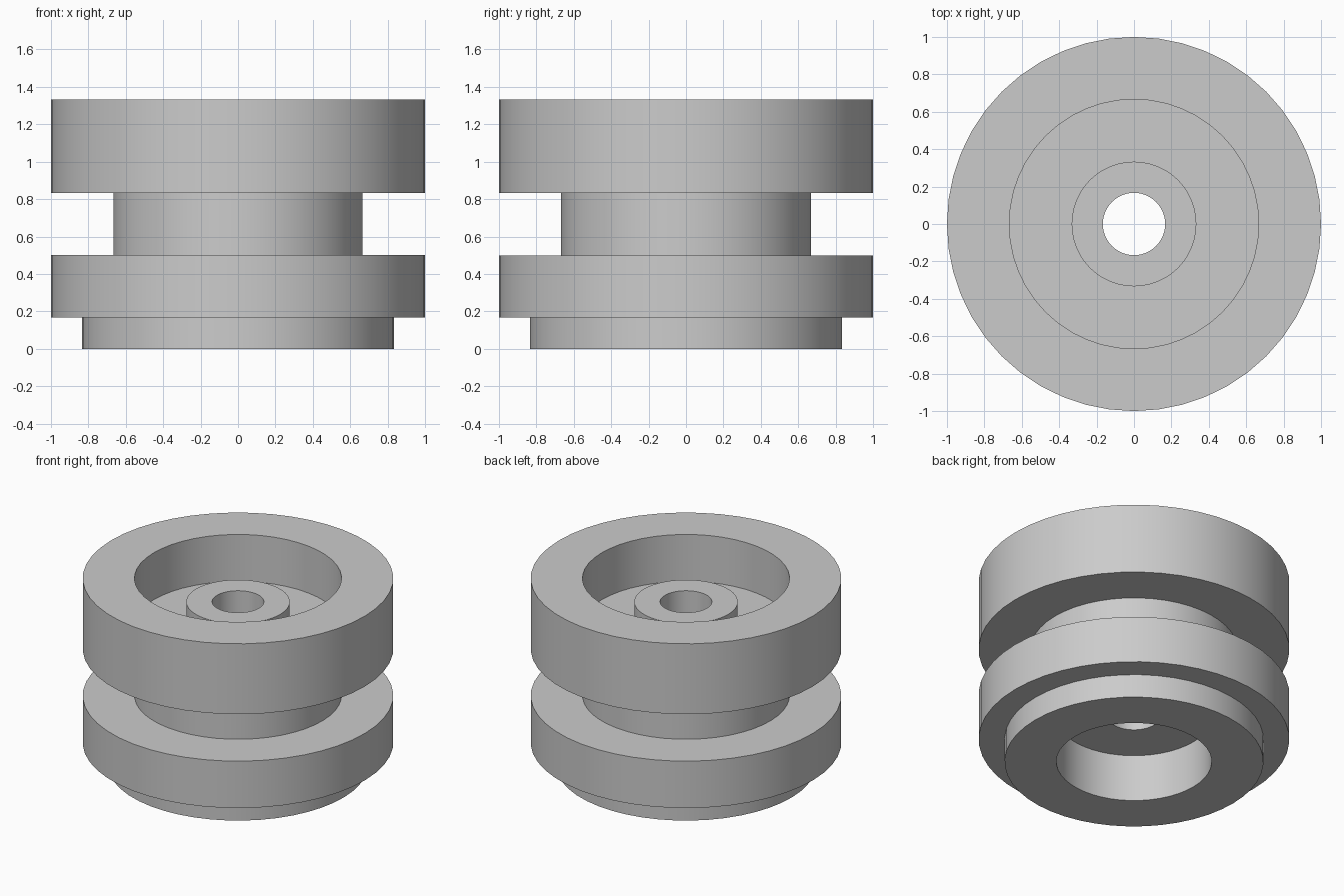
import bpy, bmesh
from math import cos, sin, tau

if "Cube" in bpy.data.objects:
    bpy.data.objects.remove(bpy.data.objects["Cube"])

SIDES = 48
U = 1 / 6  # the design module: every size is a multiple of it

# Closed wall section as (radius, height), in modules
SECTION = [
    (3, 0), (5, 0), (5, 1),          # foot ring
    (6, 1), (6, 3),                  # lower flange
    (4, 3), (4, 5),                  # groove
    (6, 5), (6, 8),                  # upper flange
    (4, 8), (4, 6),                  # top recess
    (2, 6), (2, 7), (1, 7),          # hub boss
    (1, 2), (3, 2),                  # axle bore and bottom recess
]


def lathe(name, section, sides):
    """Revolve a closed section around the z axis."""
    bm = bmesh.new()
    rings = [[bm.verts.new((r * U * cos(tau * i / sides),
                            r * U * sin(tau * i / sides), z * U))
              for r, z in section] for i in range(sides)]
    n = len(section)
    for i in range(sides):
        a, b = rings[i], rings[(i + 1) % sides]
        for j in range(n):
            k = (j + 1) % n
            bm.faces.new((a[j], b[j], b[k], a[k]))
    bmesh.ops.recalc_face_normals(bm, faces=bm.faces)
    mesh = bpy.data.meshes.new(name)
    bm.to_mesh(mesh)
    bm.free()
    obj = bpy.data.objects.new(name, mesh)
    bpy.context.collection.objects.link(obj)
    return obj


# Grooved wheel hub, smooth round walls with crisp rims
hub = lathe("grooved_wheel_hub", SECTION, SIDES)
bpy.context.view_layer.objects.active = hub
hub.select_set(True)
bpy.ops.object.shade_smooth_by_angle()
